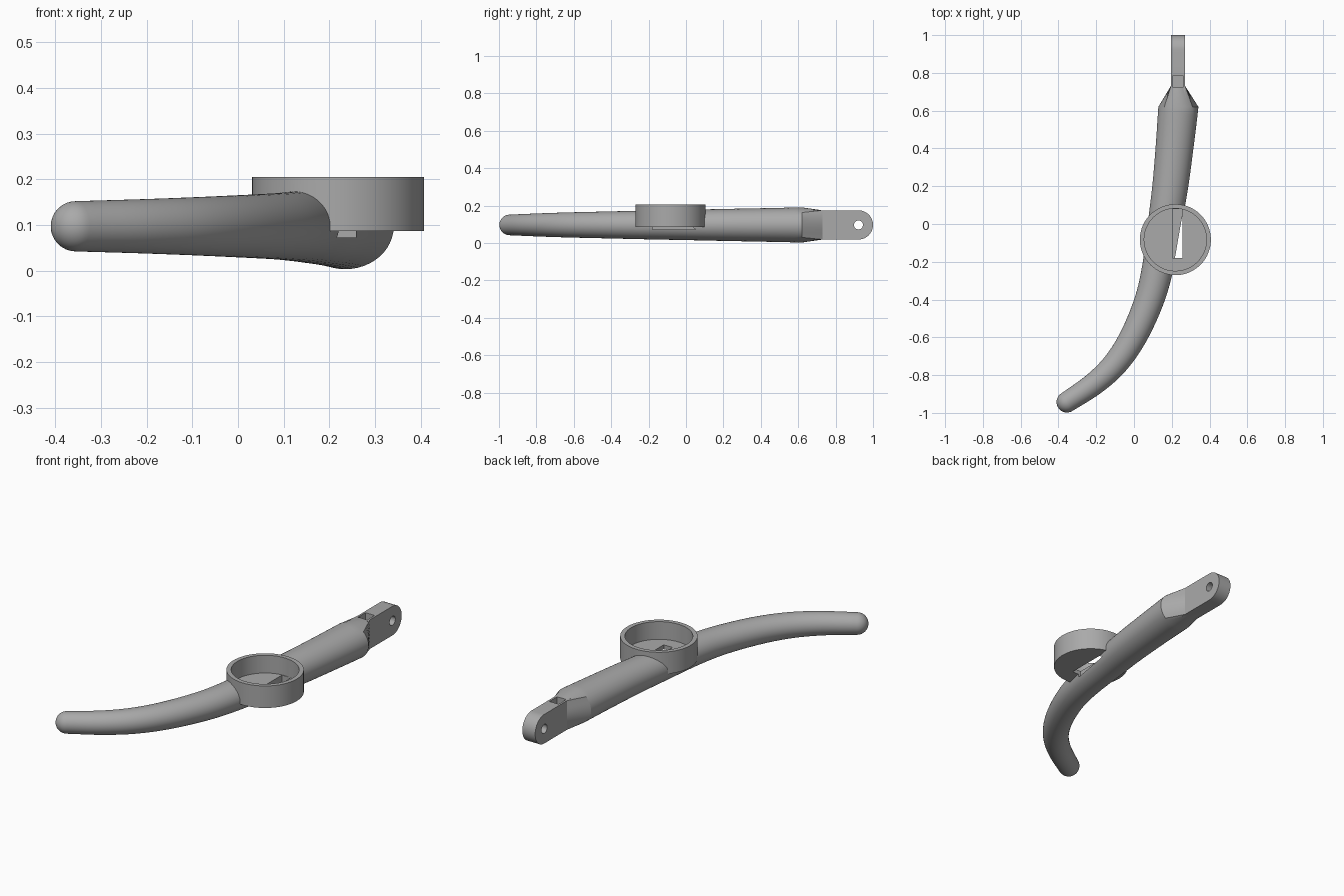
import bpy, bmesh, math
from mathutils import Vector, Matrix

cube = bpy.data.objects.get("Cube")
if cube:
    bpy.data.objects.remove(cube, do_unlink=True)

grey = bpy.data.materials.new("plain grey")
grey.use_nodes = True
GREY = (0.4, 0.4, 0.4, 1)
grey.diffuse_color = GREY
grey.node_tree.nodes["Principled BSDF"].inputs["Base Color"].default_value = GREY

SIDES = 48
MID_Z = 0.097


def finish(bm, name):
    bmesh.ops.recalc_face_normals(bm, faces=bm.faces)
    mesh = bpy.data.meshes.new(name)
    bm.to_mesh(mesh)
    bm.free()
    mesh.materials.append(grey)
    obj = bpy.data.objects.new(name, mesh)
    bpy.context.collection.objects.link(obj)
    return obj


def cylinder(name, radius, depth, matrix, segments=96):
    bm = bmesh.new()
    bmesh.ops.create_cone(bm, cap_ends=True, segments=segments, radius1=radius,
                          radius2=radius, depth=depth, matrix=matrix)
    return finish(bm, name)


def box(name, low, high):
    low, high = Vector(low), Vector(high)
    bm = bmesh.new()
    bmesh.ops.create_cube(bm, size=1, matrix=Matrix.Translation((low + high) / 2)
                          @ Matrix.Diagonal((high - low).to_4d()))
    return finish(bm, name)


def combine(target, tool, operation):
    mod = target.modifiers.new(operation.lower(), 'BOOLEAN')
    mod.operation, mod.object, mod.solver = operation, tool, 'EXACT'
    bpy.context.view_layer.objects.active = target
    bpy.ops.object.modifier_apply(modifier=mod.name)
    bpy.data.objects.remove(tool, do_unlink=True)


def spline(points, steps):
    """Smooth path through the points, with tangents."""
    pts = [2 * points[0] - points[1]] + points + [2 * points[-1] - points[-2]]
    out = []
    for a, b, c, d in zip(pts, pts[1:], pts[2:], pts[3:]):
        for i in range(steps):
            t = i / steps
            pos = 0.5 * (2*b + (c-a)*t + (2*a-5*b+4*c-d)*t*t + (3*b-a-3*c+d)*t**3)
            tan = 0.5 * ((c-a) + 2*(2*a-5*b+4*c-d)*t + 3*(3*b-a-3*c+d)*t*t)
            out.append((pos, tan.normalized()))
    out.append((points[-1], Vector((0, 1))))
    return out


# Curved handle: round tip, widening tube, taper to a rectangle
path = [Vector(p) for p in ((-0.355, -0.943), (-0.21, -0.845), (-0.095, -0.735),
                            (0.0, -0.59), (0.082, -0.4), (0.128, -0.22), (0.162, 0),
                            (0.192, 0.2), (0.216, 0.42), (0.235, 0.62))]
angles = [2 * math.pi * i / SIDES for i in range(SIDES)]
circle = [(math.cos(a), math.sin(a)) for a in angles]
square = [(c / max(abs(c), abs(s)), s / max(abs(c), abs(s))) for c, s in circle]
bm = bmesh.new()
rings = []


def add_ring(pos, tangent, wide, high, shape):
    side = Vector((tangent.y, -tangent.x))
    rings.append([bm.verts.new((*(pos + side * wide * u), MID_Z + high * v))
                  for u, v in shape])


samples = spline(path, 6)
start, direction = samples[0]
TIP = 0.055
for i in range(1, 10):
    a = math.pi / 2 * i / 10
    add_ring(start - direction * TIP * math.cos(a), direction,
             TIP * math.sin(a), TIP * math.sin(a), circle)
for i, (pos, tangent) in enumerate(samples):
    t = i / (len(samples) - 1)
    add_ring(pos, tangent, TIP + 0.051 * t, TIP + 0.039 * t, circle)
add_ring(Vector((0.233, 0.73)), Vector((0, 1)), 0.038, 0.078, square)
for r, s in zip(rings, rings[1:]):
    for i in range(SIDES):
        j = (i + 1) % SIDES
        bm.faces.new((r[i], r[j], s[j], s[i]))
bm.faces.new(rings[0])
bm.faces.new(rings[-1])
handle = finish(bm, "curved_handle")

# Mounting tab with a rounded end
bm = bmesh.new()
outline = [(0.70, 0.078)] + [(0.922 + 0.078 * math.sin(a), 0.078 * math.cos(a))
                             for a in (math.pi * i / 24 for i in range(25))] + [(0.70, -0.078)]
face = bm.faces.new([bm.verts.new((0.195, y, MID_Z + z)) for y, z in outline])
extruded = bmesh.ops.extrude_face_region(bm, geom=[face])["geom"]
bmesh.ops.translate(bm, vec=(0.076, 0, 0),
                    verts=[v for v in extruded if isinstance(v, bmesh.types.BMVert)])
combine(handle, finish(bm, "mounting_tab"), 'UNION')

# Round cup, hollowed through the handle
cup_at = Vector((0.219, -0.083, 0))
combine(handle, cylinder("cup", 0.188, 0.118,
        Matrix.Translation(cup_at + Vector((0, 0, 0.146)))), 'UNION')
combine(handle, cylinder("cup_hollow", 0.165, 0.2,
        Matrix.Translation(cup_at + Vector((0, 0, 0.21)))), 'DIFFERENCE')

# Slot in the cup floor, pocket in the tab, pin hole
combine(handle, box("floor_slot", (0.205, -0.18, 0.072), (0.258, 0.079, 0.16)), 'DIFFERENCE')
combine(handle, box("tab_pocket", (0.206, 0.722, 0.09), (0.26, 0.786, 0.3)), 'DIFFERENCE')
combine(handle, cylinder("pin_hole", 0.024, 0.3,
        Matrix.Translation((0.233, 0.922, MID_Z)) @ Matrix.Rotation(math.pi / 2, 4, 'Y'), 32),
        'DIFFERENCE')

bpy.ops.object.select_all(action='DESELECT')
handle.select_set(True)
bpy.context.view_layer.objects.active = handle
bpy.ops.object.shade_smooth_by_angle(angle=math.radians(25))
